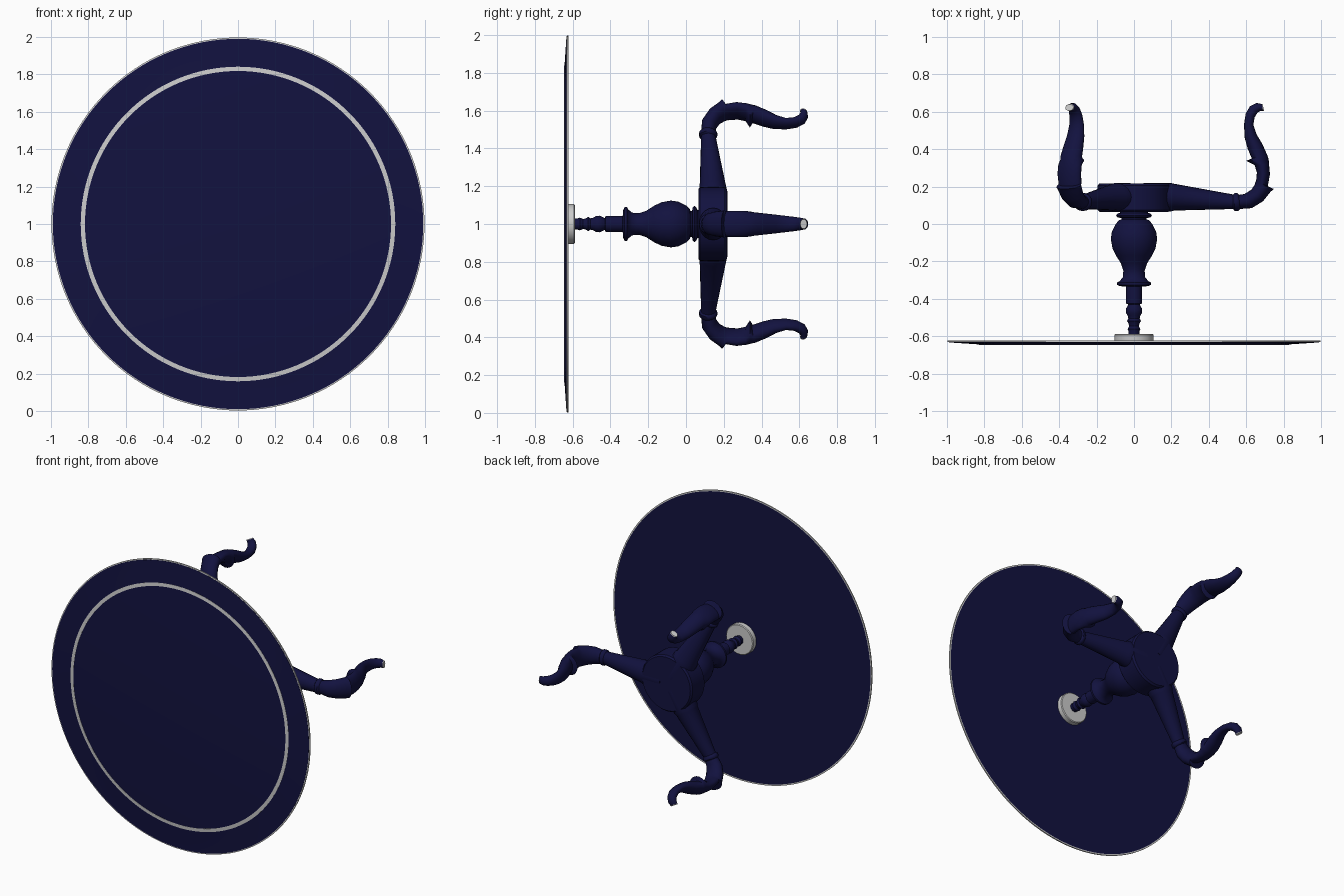
import bpy, bmesh
from math import sin, cos, pi, radians
from mathutils import Matrix

navy = bpy.data.materials.new("navy")
navy.diffuse_color = (0.006, 0.006, 0.05, 1)


def finish(name, bm, mat=None, angle=35):
    bmesh.ops.remove_doubles(bm, verts=bm.verts, dist=1e-5)
    bmesh.ops.recalc_face_normals(bm, faces=bm.faces)
    me = bpy.data.meshes.new(name)
    bm.to_mesh(me)
    bm.free()
    ob = bpy.data.objects.new(name, me)
    bpy.context.collection.objects.link(ob)
    if mat:
        me.materials.append(mat)
    bpy.ops.object.select_all(action='DESELECT')
    ob.select_set(True)
    bpy.context.view_layer.objects.active = ob
    bpy.ops.object.shade_smooth_by_angle(angle=radians(angle))
    return ob


def skin(bm, rings, closed=False):
    vs = [[bm.verts.new(p) for p in r] for r in rings]
    n = len(vs[0])
    pairs = list(zip(vs, vs[1:])) + ([(vs[-1], vs[0])] if closed else [])
    for a, b in pairs:
        for i in range(n):
            j = (i + 1) % n
            bm.faces.new((a[i], a[j], b[j], b[i]))
    if not closed:
        bm.faces.new(vs[0])
        bm.faces.new(vs[-1])


def lathe(name, profile, mat=None, n=48, closed=False):
    """Turn (y, radius) points about the table axis x=0, z=1."""
    bm = bmesh.new()
    skin(bm, [[(r * cos(2 * pi * i / n), y, 1 + r * sin(2 * pi * i / n))
               for i in range(n)] for y, r in profile], closed)
    return finish(name, bm, mat)


def sweep(name, stations, mat, angle, n=20):
    """Oval sections between an outer and an inner edge point in the leg plane."""
    bm = bmesh.new()
    rings = []
    for ox, oy, ix, iy, w in stations:
        cx, cy, hx, hy = (ox + ix) / 2, (oy + iy) / 2, (ox - ix) / 2, (oy - iy) / 2
        rings.append([(cx + hx * cos(t), cy + hy * cos(t), w * sin(t))
                      for t in (2 * pi * i / n for i in range(n))])
    skin(bm, rings)
    bmesh.ops.transform(bm, verts=bm.verts, matrix=Matrix.Translation((0, 0, 1))
                        @ Matrix.Rotation(angle, 4, 'Y'))
    return finish(name, bm, mat, 45)


# Table top, tipped upright, with pale inlay and edge bands
lathe("table_top", [(-0.645, 0.82), (-0.643, 0.84), (-0.633, 0.99), (-0.624, 0.99),
                    (-0.624, 0.9)], navy, 128)
lathe("inlay_ring", [(-0.6465, 0.818), (-0.6445, 0.841), (-0.64, 0.841), (-0.64, 0.818)],
      None, 128, True)
lathe("edge_band", [(-0.632, 0.988), (-0.631, 0.997), (-0.623, 0.997), (-0.623, 0.988)],
      None, 128, True)

# Mounting plate
lathe("mounting_plate", [(-0.626, 0.105), (-0.593, 0.105), (-0.588, 0.1)])

# Turned column
lathe("column", [
    (-0.60, 0.03), (-0.572, 0.03), (-0.562, 0.034), (-0.545, 0.026), (-0.53, 0.03),
    (-0.518, 0.038), (-0.505, 0.03), (-0.49, 0.034), (-0.477, 0.042), (-0.455, 0.044),
    (-0.44, 0.036), (-0.43, 0.031), (-0.425, 0.043), (-0.335, 0.043), (-0.332, 0.075),
    (-0.325, 0.09), (-0.312, 0.09), (-0.305, 0.076), (-0.285, 0.06), (-0.25, 0.057),
    (-0.21, 0.07), (-0.17, 0.096), (-0.13, 0.115), (-0.08, 0.124), (-0.04, 0.118),
    (0.0, 0.098), (0.02, 0.08), (0.024, 0.068), (0.032, 0.068), (0.035, 0.088),
    (0.045, 0.096), (0.055, 0.088), (0.06, 0.075), (0.08, 0.075)], navy)

# Hub
lathe("hub", [(0.065, 0.185), (0.075, 0.195), (0.205, 0.195), (0.217, 0.185)], navy)

# Three legs: tapered arm with collar, then scrolled foot with leaf points
arm = [(0.05, 0.068, 0.05, 0.219, 0.085), (0.20, 0.068, 0.20, 0.219, 0.085),
       (0.215, 0.072, 0.215, 0.215, 0.076), (0.53, 0.08, 0.53, 0.158, 0.044),
       (0.537, 0.07, 0.54, 0.166, 0.053), (0.558, 0.07, 0.553, 0.166, 0.053),
       (0.567, 0.08, 0.56, 0.158, 0.046)]
foot = [(0.56, 0.08, 0.555, 0.155, 0.044), (0.63, 0.085, 0.59, 0.16, 0.056),
        (0.69, 0.122, 0.627, 0.183, 0.065), (0.73, 0.172, 0.645, 0.21, 0.070),
        (0.748, 0.187, 0.648, 0.22, 0.071), (0.715, 0.202, 0.653, 0.232, 0.068),
        (0.727, 0.265, 0.657, 0.275, 0.070), (0.722, 0.32, 0.645, 0.315, 0.069),
        (0.72, 0.345, 0.60, 0.338, 0.066), (0.712, 0.37, 0.63, 0.35, 0.062),
        (0.685, 0.43, 0.607, 0.405, 0.056), (0.655, 0.48, 0.592, 0.46, 0.050),
        (0.638, 0.53, 0.588, 0.53, 0.043), (0.645, 0.57, 0.597, 0.59, 0.037),
        (0.66, 0.595, 0.62, 0.63, 0.032), (0.677, 0.605, 0.655, 0.647, 0.029),
        (0.692, 0.605, 0.685, 0.641, 0.026)]
tip = [(0.690, 0.604, 0.683, 0.642, 0.027), (0.695, 0.605, 0.688, 0.640, 0.025)]
for k in range(3):
    a = k * 2 * pi / 3
    sweep(f"leg_arm_{k + 1}", arm, navy, a)
    sweep(f"leg_foot_{k + 1}", foot, navy, a)
    sweep(f"foot_tip_{k + 1}", tip, None, a)
